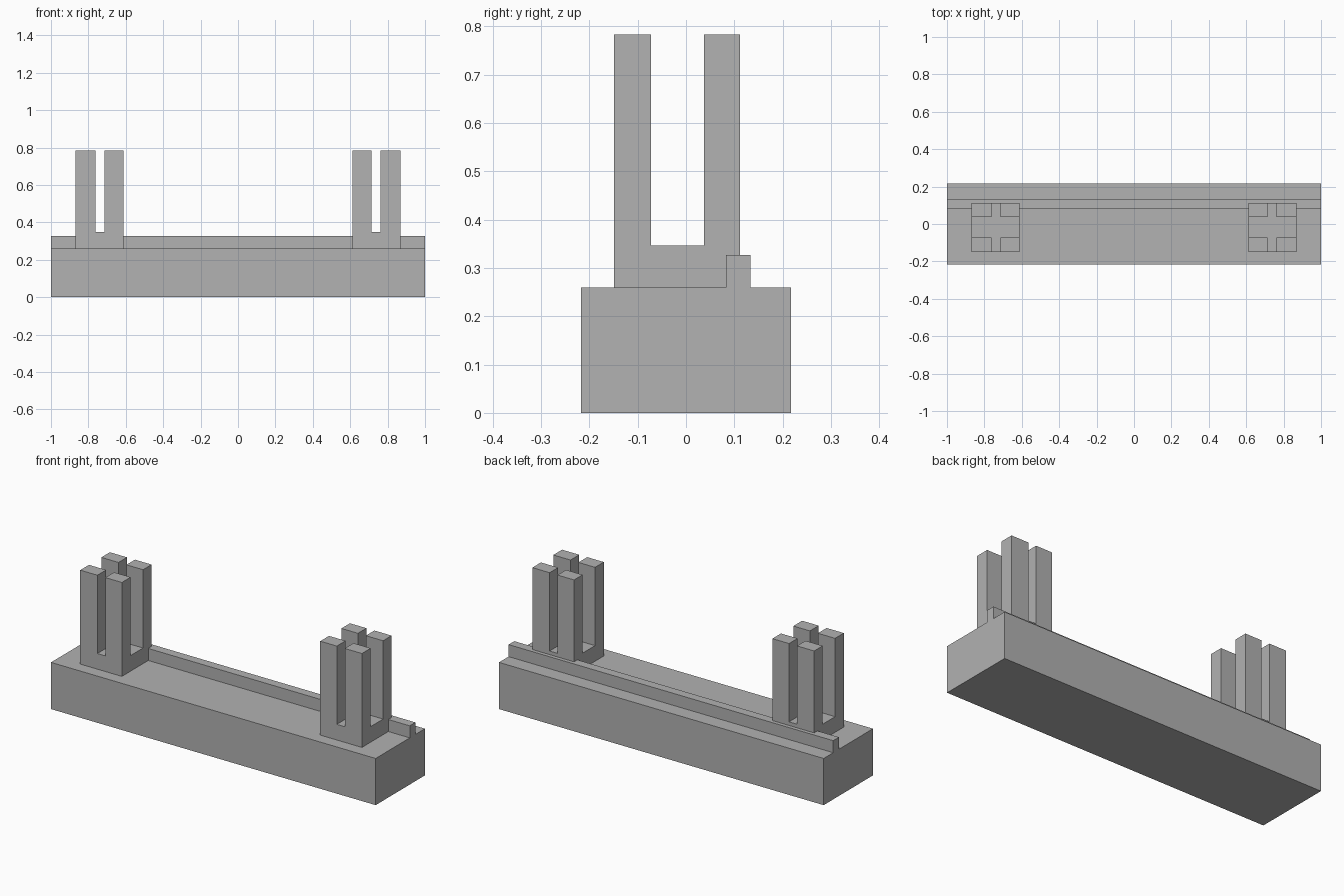
import bpy
import bmesh

cube = bpy.data.objects.get("Cube")
if cube:
    bpy.data.objects.remove(cube, do_unlink=True)

grey = bpy.data.materials.new("plain grey")
grey.use_nodes = True
colour = (0.445, 0.445, 0.445, 1)
grey.diffuse_color = colour
grey.node_tree.nodes["Principled BSDF"].inputs["Base Color"].default_value = colour

DECK, RAIL_TOP, SADDLE, TOP = 0.26, 0.327, 0.347, 0.783


def finish(name, bm):
    bmesh.ops.recalc_face_normals(bm, faces=bm.faces)
    mesh = bpy.data.meshes.new(name)
    bm.to_mesh(mesh)
    bm.free()
    mesh.materials.append(grey)
    obj = bpy.data.objects.new(name, mesh)
    bpy.context.collection.objects.link(obj)
    return obj


def extrude(bm, faces, offset):
    result = bmesh.ops.extrude_face_region(bm, geom=faces)
    verts = [g for g in result["geom"] if isinstance(g, bmesh.types.BMVert)]
    bmesh.ops.translate(bm, verts=verts, vec=offset)
    return [g for g in result["geom"] if isinstance(g, bmesh.types.BMFace)]


# Long base with a raised rail near the back, as one extruded profile
profile = [(-0.217, 0), (0.217, 0), (0.217, DECK), (0.133, DECK),
           (0.133, RAIL_TOP), (0.083, RAIL_TOP), (0.083, DECK), (-0.217, DECK)]
bm = bmesh.new()
end = bm.faces.new([bm.verts.new((-1, y, z)) for y, z in profile])
extrude(bm, [end], (2, 0, 0))
finish("base_with_rail", bm)


# Four-pronged post: a grid plinth whose corner cells rise into prongs
def make_post(name, side):
    xs = [side * x for x in (0.611, 0.713, 0.762, 0.868)]
    ys = [-0.149, -0.072, 0.037, 0.112]
    bm = bmesh.new()
    grid = [[bm.verts.new((x, y, DECK)) for y in ys] for x in xs]
    cells = [bm.faces.new((grid[i][j], grid[i + 1][j],
                           grid[i + 1][j + 1], grid[i][j + 1]))
             for i in range(3) for j in range(3)]
    tops = extrude(bm, cells, (0, 0, SADDLE - DECK))
    mid_x, mid_y = sum(xs[1:3]) / 2, sum(ys[1:3]) / 2
    corners = []
    for face in tops:
        c = face.calc_center_median()
        if abs(c.x - mid_x) > 0.03 and abs(c.y - mid_y) > 0.06:
            corners.append(face)
    for face in corners:
        extrude(bm, [face], (0, 0, TOP - SADDLE))
    finish(name, bm)


make_post("left_post", 1)
make_post("right_post", -1)
